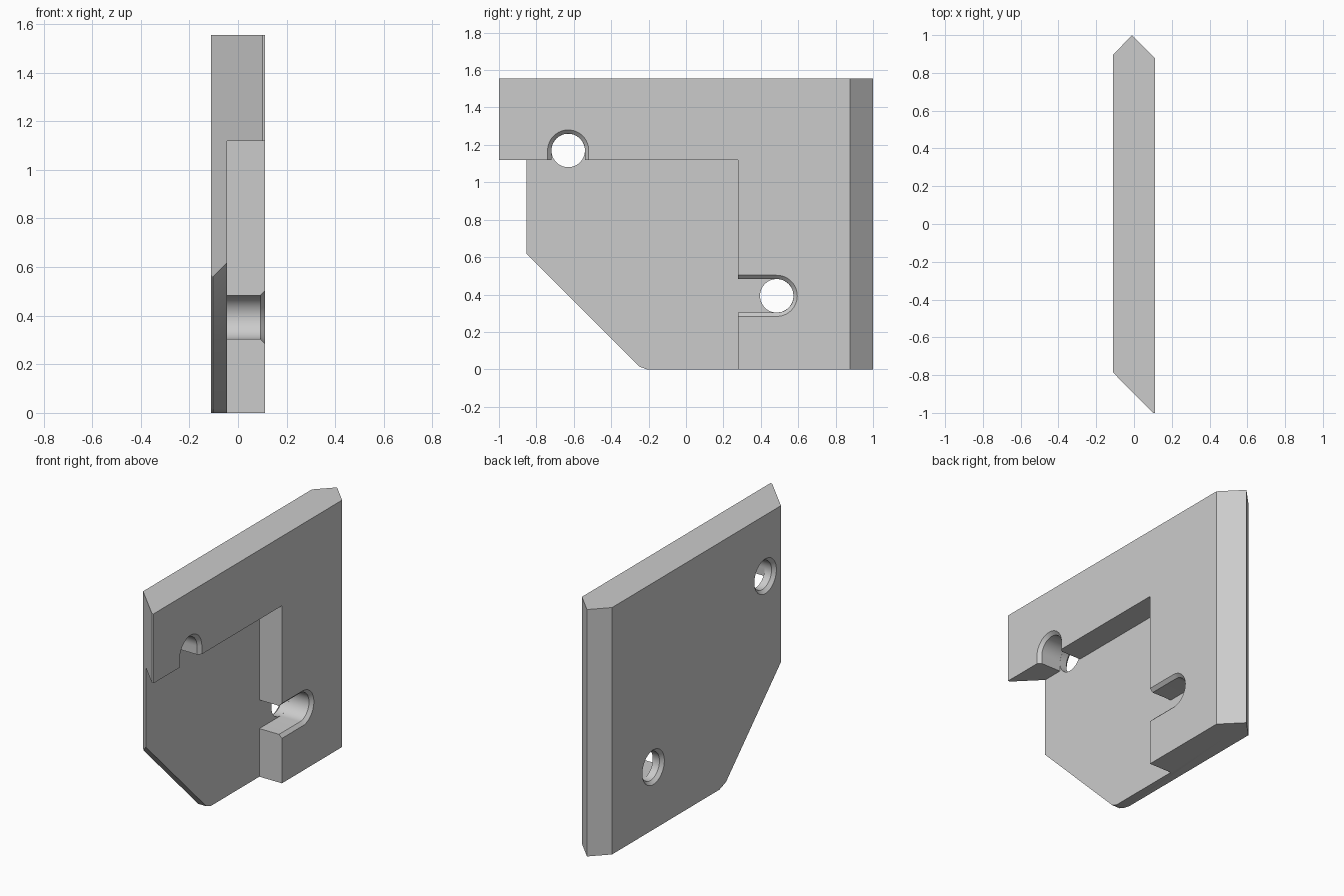
import bpy, bmesh
from math import sin, cos, pi, radians

if "Cube" in bpy.data.objects:
    bpy.data.objects.remove(bpy.data.objects["Cube"], do_unlink=True)

LEFT, RIGHT, HEIGHT = 0.112, -0.112, 1.555
FLOOR = -0.045      # depth of the stepped pocket
HOLE_R, RIM = 0.09, 0.02

grey = bpy.data.materials.new("plain_grey")
grey.use_nodes = True
grey.diffuse_color = (0.6, 0.6, 0.6, 1)
grey.node_tree.nodes["Principled BSDF"].inputs["Base Color"].default_value = (0.6, 0.6, 0.6, 1)


def loft(name, rings):
    """Closed solid through rings that have equal point counts."""
    bm = bmesh.new()
    loops = [[bm.verts.new(p) for p in ring] for ring in rings]
    for a, b in zip(loops, loops[1:]):
        for i in range(len(a)):
            j = (i + 1) % len(a)
            bm.faces.new((a[i], a[j], b[j], b[i]))
    bm.faces.new(loops[0])
    bm.faces.new(loops[-1])
    bmesh.ops.recalc_face_normals(bm, faces=bm.faces)
    mesh = bpy.data.meshes.new(name)
    bm.to_mesh(mesh)
    bm.free()
    mesh.materials.append(grey)
    ob = bpy.data.objects.new(name, mesh)
    bpy.context.collection.objects.link(ob)
    return ob


def cut(body, cutter):
    cutter.hide_render = True
    mod = body.modifiers.new("cut", 'BOOLEAN')
    mod.operation = 'DIFFERENCE'
    mod.solver = 'EXACT'
    mod.object = cutter
    bpy.context.view_layer.objects.active = body
    bpy.ops.object.modifier_apply(modifier=mod.name)
    bpy.data.objects.remove(cutter, do_unlink=True)


def circle(x, y, z, r, n=48):
    return [(x, y + r * cos(2 * pi * i / n), z + r * sin(2 * pi * i / n)) for i in range(n)]


def slot(x, y, z, r, start, reach, n=24):
    """Half round end with two straight sides running towards the pocket."""
    arc = [start + pi * i / n for i in range(n + 1)]
    pts = [(x, y + r * cos(a), z + r * sin(a)) for a in arc]
    dy, dz = reach * sin(start), -reach * cos(start)
    tail = [(x, p[1] + dy, p[2] + dz) for p in (pts[-1], pts[0])]
    return pts + tail


# Plate with a pointed back edge and a slanted front edge
outline = [(RIGHT, -0.785), (0.1, -1), (LEFT, -1), (LEFT, 0.876), (-0.01, 1), (RIGHT, 0.895)]
plate = loft("stepped_plate", [[(x, y, z) for x, y in outline] for z in (0, HEIGHT)])

# Stepped pocket
pocket = [(-1.2, -0.2), (0.277, -0.2), (0.277, 1.118), (-1.2, 1.118)]
cut(plate, loft("pocket_cutter", [[(x, y, z) for y, z in pocket] for x in (FLOOR, 0.3)]))

# Diagonal lower corner with a narrow bevel on the flat side
corner = [(-1.1, 0.865), (-0.25, 0.015), (-0.21, 0), (-0.1, -0.04), (-1.1, -0.2)]
cut(plate, loft("corner_cutter", [[(x, y + s, z + s) for y, z in corner]
                                  for x, s in ((-0.122, 0.02), (-0.102, 0), (0.2, 0))]))

# Bevelled slots and countersunk through holes
for y, z, start, reach in ((-0.63, 1.17, 0, 0.12), (0.485, 0.393, -pi / 2, 0.3)):
    steps = ((FLOOR, HOLE_R), (LEFT - RIM, HOLE_R), (LEFT + RIM, HOLE_R + 2 * RIM))
    cut(plate, loft("slot_cutter", [slot(x, y, z, r, start, reach) for x, r in steps]))
    r = HOLE_R - 0.0005
    steps = ((RIGHT - RIM, r + 2 * RIM), (RIGHT + RIM, r), (0.0, r))
    cut(plate, loft("hole_cutter", [circle(x, y, z, q) for x, q in steps]))

bpy.ops.object.select_all(action='DESELECT')
plate.select_set(True)
bpy.context.view_layer.objects.active = plate
bpy.ops.object.shade_smooth_by_angle(angle=radians(25))
